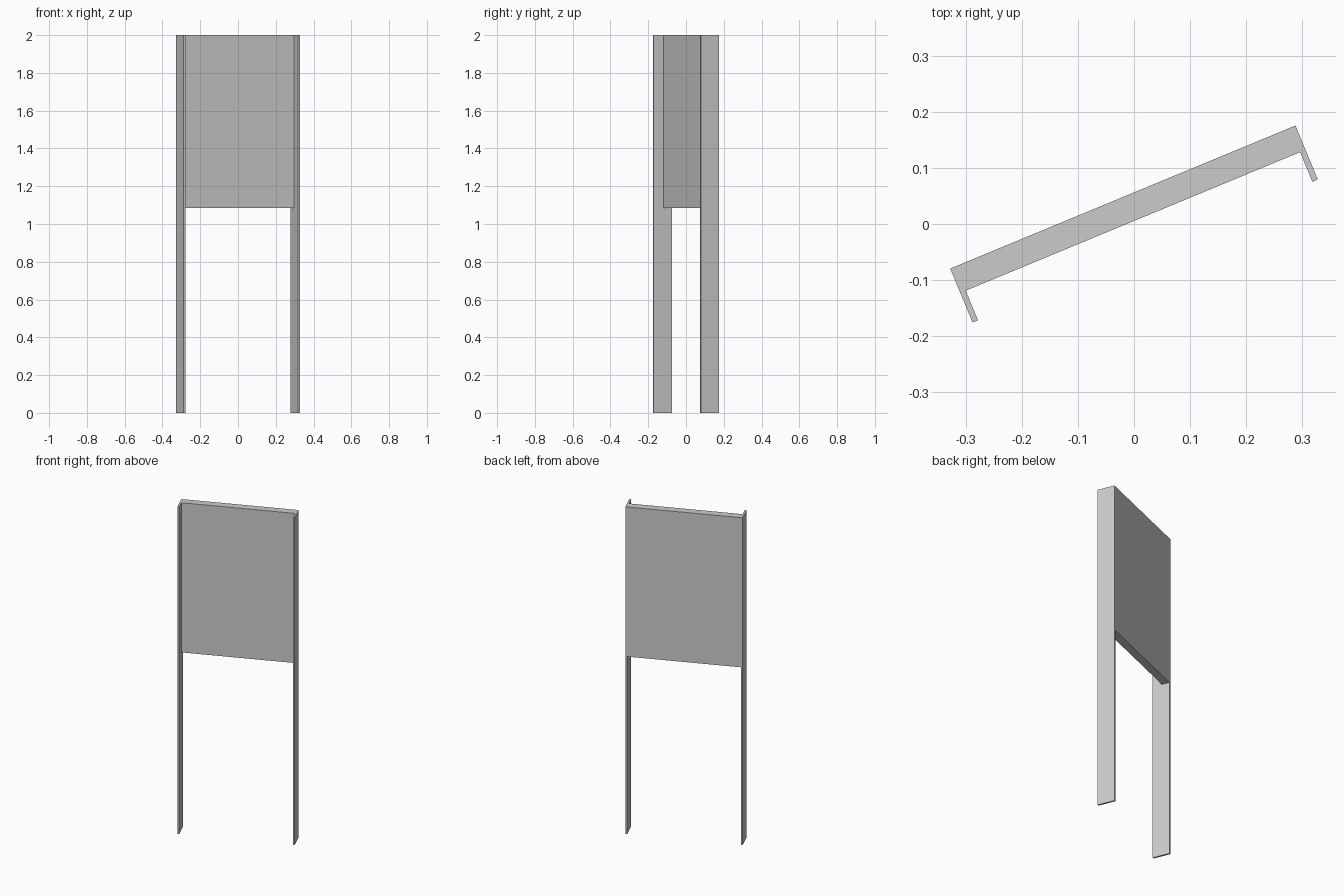
import bpy
import bmesh
from math import radians
from mathutils import Matrix

if "Cube" in bpy.data.objects:
    bpy.data.objects.remove(bpy.data.objects["Cube"])

TURN = Matrix.Rotation(radians(22.5), 4, 'Z')
HALF_W, HALF_D, POST_T = 0.333, 0.052, 0.0105
PANEL_T, PANEL_BOTTOM, HEIGHT = 0.047, 1.085, 2.0


def box(name, lo, hi):
    """Box between two corners, turned with the whole sign."""
    size = [b - a for a, b in zip(lo, hi)]
    mid = [(a + b) / 2 for a, b in zip(lo, hi)]
    bm = bmesh.new()
    bmesh.ops.create_cube(bm, size=1)
    bmesh.ops.scale(bm, vec=size, verts=bm.verts)
    bmesh.ops.translate(bm, vec=mid, verts=bm.verts)
    bm.transform(TURN)
    mesh = bpy.data.meshes.new(name)
    bm.to_mesh(mesh)
    bm.free()
    obj = bpy.data.objects.new(name, mesh)
    bpy.context.collection.objects.link(obj)
    return obj


# Thin flat side posts running the full height
inner = HALF_W - POST_T
box("left_post", (-HALF_W, -HALF_D, 0), (-inner, HALF_D, HEIGHT))
box("right_post", (inner, -HALF_D, 0), (HALF_W, HALF_D, HEIGHT))

# Board between the posts, flush with their rear edges
box("sign_panel", (-inner, HALF_D - PANEL_T, PANEL_BOTTOM), (inner, HALF_D, HEIGHT))
